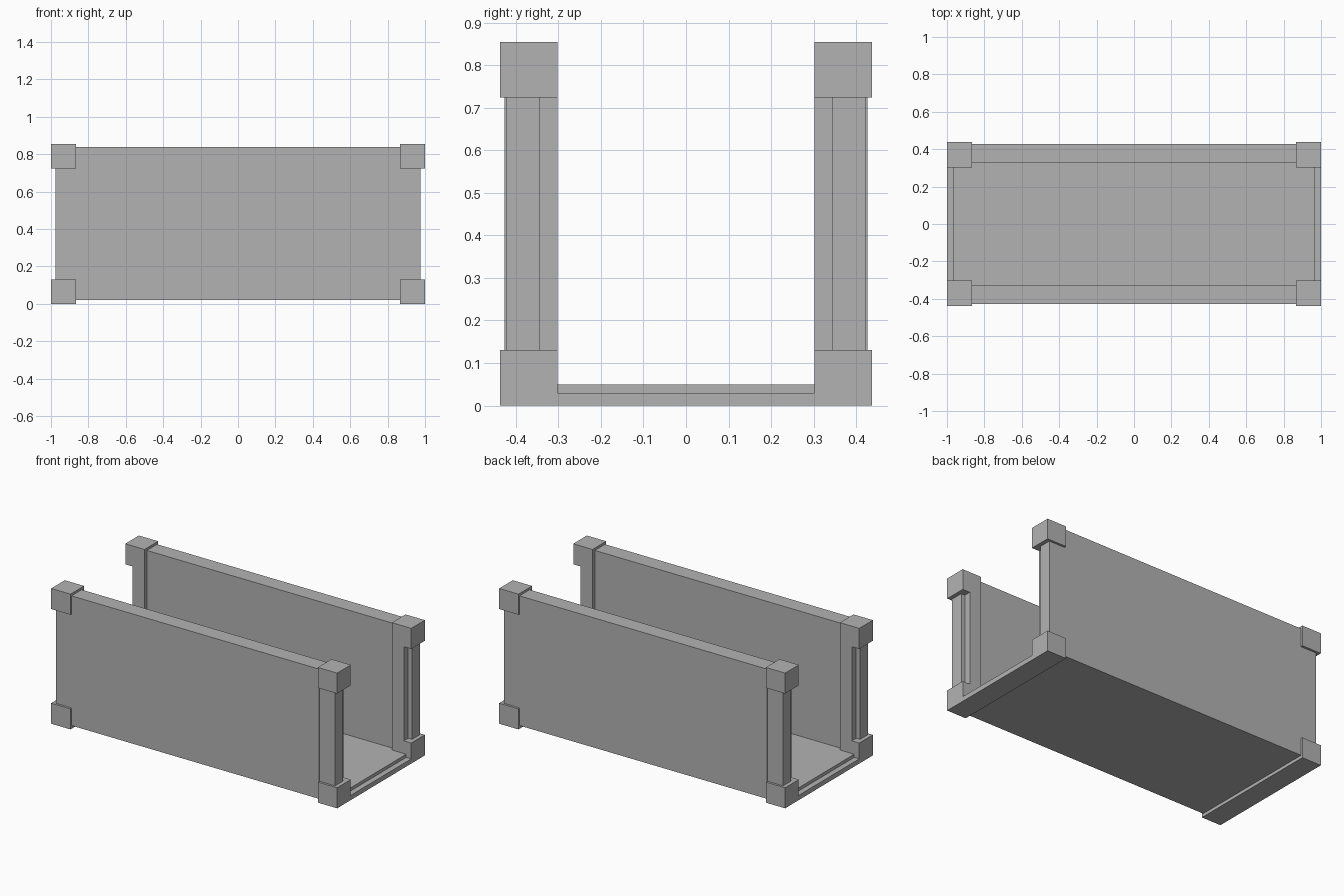
import bpy

if "Cube" in bpy.data.objects:
    bpy.data.objects.remove(bpy.data.objects["Cube"])

grey = bpy.data.materials.new("plain grey")
grey.diffuse_color = (0.45, 0.45, 0.45, 1)
grey.use_nodes = True
grey.node_tree.nodes["Principled BSDF"].inputs["Base Color"].default_value = grey.diffuse_color


def box(name, x, y, z):
    """Box from (min, max) ranges on each axis."""
    r = [sorted(a) for a in (x, y, z)]
    bpy.ops.mesh.primitive_cube_add(size=1, location=[(a + b) / 2 for a, b in r])
    ob = bpy.context.object
    ob.name = name
    ob.scale = [b - a for a, b in r]
    bpy.ops.object.transform_apply(location=False, rotation=False, scale=True)
    ob.data.materials.append(grey)
    return ob


# Floor slab, running under the side walls
box("floor", (-0.965, 0.965), (-0.326, 0.326), (0.02, 0.05))

for sy, side in ((-1, "front"), (1, "back")):
    # Long side wall
    box(side + "_wall", (-0.866, 0.866), (sy * 0.325, sy * 0.427), (0.02, 0.84))
    for sx, end in ((-1, "left"), (1, "right")):
        tag = f"{side}_{end}_"
        # Stepped corner post: outer leg and set-back inner leg
        box(tag + "outer_post", (sx * 0.865, sx * 0.975), (sy * 0.345, sy * 0.424), (0.03, 0.80))
        box(tag + "inner_post", (sx * 0.865, sx * 0.948), (sy * 0.302, sy * 0.346), (0.03, 0.80))
        # Corner blocks
        for z, level in ((0, "lower"), (0.725, "upper")):
            box(tag + level + "_block", (sx * 0.865, sx), (sy * 0.302, sy * 0.438), (z, z + 0.13))

# Low sills across the open ends
for sx, end in ((-1, "left"), (1, "right")):
    box(end + "_sill", (sx * 0.865, sx), (-0.303, 0.303), (0, 0.03))
